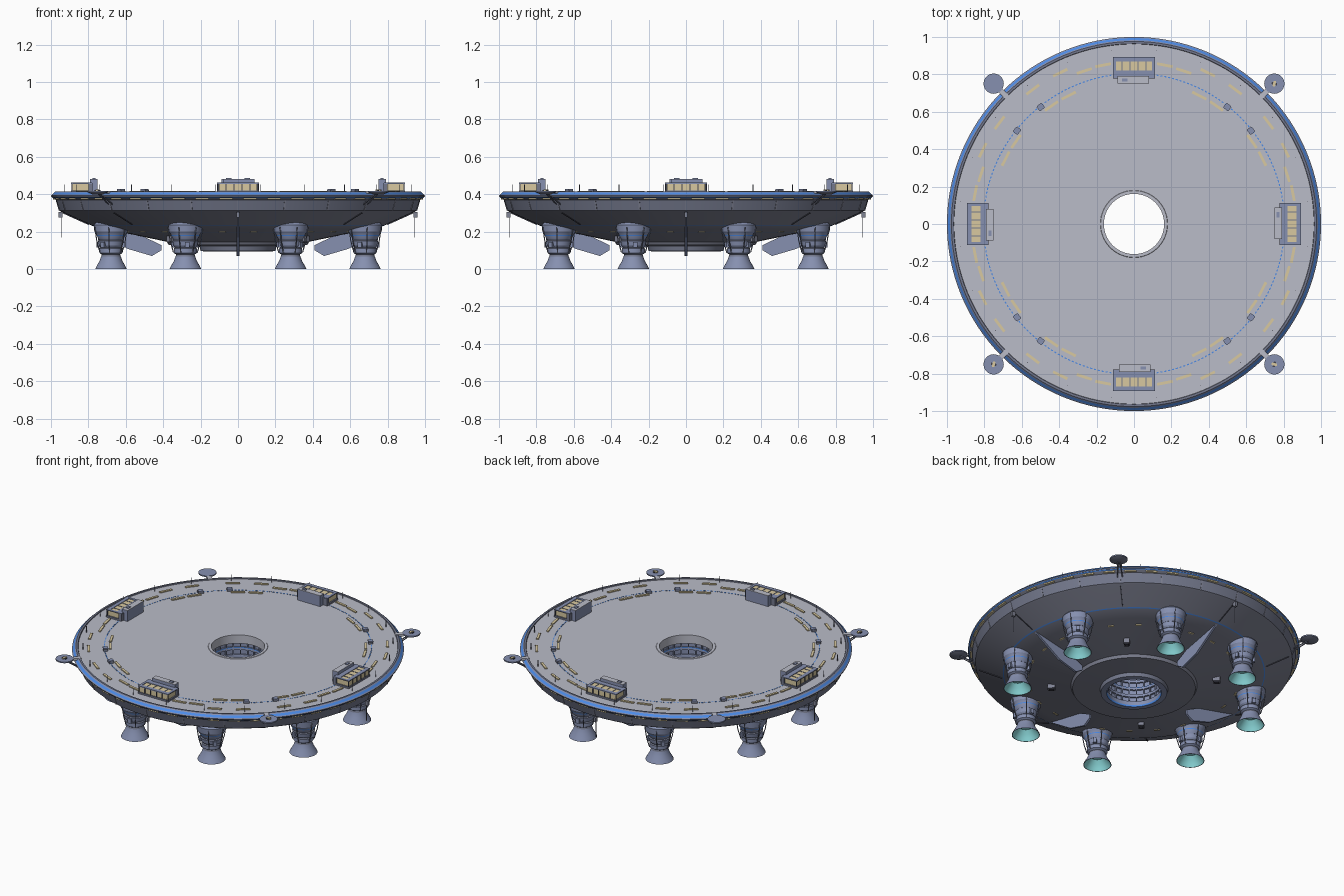
import bpy, bmesh, math
from mathutils import Matrix, Vector

if "Cube" in bpy.data.objects:
    bpy.data.objects.remove(bpy.data.objects["Cube"])


def material(name, r, g, b):
    m = bpy.data.materials.new(name)
    lin = [((c / 255 + 0.055) / 1.055) ** 2.4 for c in (r, g, b)]
    m.diffuse_color = (*lin, 1)
    m.use_nodes = True
    m.node_tree.nodes["Principled BSDF"].inputs["Base Color"].default_value = m.diffuse_color
    return m


DECK = material("deck grey", 186, 188, 200)
HULL = material("dark hull grey", 128, 131, 148)
BAND = material("hull band grey", 116, 121, 141)
METAL = material("blue grey metal", 134, 144, 176)
BLUE = material("light blue", 80, 145, 240)
TAN = material("window tan", 216, 201, 160)
TEAL = material("nozzle teal", 142, 220, 222)
DARK = material("trim black", 66, 68, 80)


def finish(name, bm, mats, smooth=False):
    bmesh.ops.recalc_face_normals(bm, faces=bm.faces)
    me = bpy.data.meshes.new(name)
    bm.to_mesh(me)
    bm.free()
    for m in mats:
        me.materials.append(m)
    ob = bpy.data.objects.new(name, me)
    bpy.context.collection.objects.link(ob)
    if smooth:
        bpy.ops.object.select_all(action='DESELECT')
        ob.select_set(True)
        bpy.context.view_layer.objects.active = ob
        bpy.ops.object.shade_smooth_by_angle(angle=math.radians(25))
    return ob


def turn(deg):
    return Matrix.Rotation(math.radians(deg), 4, 'Z')


def lathe(name, profile, segs=32, places=(Matrix(),), closed=False):
    """Spin (radius, height, material of the next band) around z at each place."""
    mats = []
    for p in profile:
        if p[2] not in mats:
            mats.append(p[2])
    bm = bmesh.new()
    for M in places:
        rings = []
        for r, z, _ in profile:
            if r == 0:
                rings.append([bm.verts.new(M @ Vector((0, 0, z)))] * segs)
            else:
                rings.append([bm.verts.new(M @ Vector((r * math.cos(a), r * math.sin(a), z)))
                              for a in (2 * math.pi * i / segs for i in range(segs))])
        n = len(profile)
        for k in range(n if closed else n - 1):
            A, B = rings[k], rings[(k + 1) % n]
            for i in range(segs):
                j = (i + 1) % segs
                vs = list(dict.fromkeys([A[i], A[j], B[j], B[i]]))
                bm.faces.new(vs).material_index = mats.index(profile[k][2])
    return finish(name, bm, mats, True)


def boxes(name, mat, parts):
    """parts: list of (matrix, centre, size)."""
    bm = bmesh.new()
    for M, c, s in parts:
        bmesh.ops.create_cube(bm, size=1, matrix=M @ Matrix.Translation(c) @ Matrix.Diagonal((*s, 1)))
    return finish(name, bm, [mat])


def rods(name, mat, parts, segs=6):
    """parts: list of (matrix, start, end, radius)."""
    bm = bmesh.new()
    for M, a, b, r in parts:
        a, b = M @ Vector(a), M @ Vector(b)
        R = (b - a).to_track_quat('Z', 'Y').to_matrix().to_4x4()
        bmesh.ops.create_cone(bm, cap_ends=True, segments=segs, radius1=r, radius2=r,
                              depth=(b - a).length, matrix=Matrix.Translation((a + b) / 2) @ R)
    return finish(name, bm, [mat])


quarters = [turn(a) for a in (0, 90, 180, 270)]
diagonals = [turn(a) for a in (45, 135, 225, 315)]

# Main saucer: deck, rim, underside and central well in one closed section
lathe("saucer_hull", [
    (0.180, 0.410, DECK), (0.962, 0.410, BAND), (0.964, 0.416, BAND), (0.976, 0.416, METAL),
    (0.983, 0.409, BLUE), (0.994, 0.398, METAL), (1.000, 0.393, BAND), (0.998, 0.386, BLUE),
    (0.992, 0.381, HULL), (0.974, 0.370, BAND),
    (0.955, 0.312, HULL), (0.945, 0.306, HULL), (0.790, 0.236, BLUE),
    (0.783, 0.232, HULL), (0.700, 0.213, HULL), (0.380, 0.146, HULL), (0.370, 0.128, HULL),
    (0.205, 0.120, BAND), (0.200, 0.096, METAL), (0.165, 0.094, BLUE), (0.161, 0.104, METAL),
    (0.161, 0.130, METAL), (0.176, 0.136, METAL), (0.176, 0.350, METAL), (0.161, 0.356, DECK),
    (0.161, 0.413, DECK), (0.178, 0.413, DECK)], 128, closed=True)

# Well lining: hoops, light strips and upright ribs
for i, z in enumerate((0.17, 0.22, 0.27, 0.32)):
    lathe(f"well_hoop_{i + 1}", [(0.178, z - .008, METAL), (0.164, z - .008, METAL),
                                 (0.164, z + .004, BLUE if i % 2 else METAL),
                                 (0.166, z + .010, METAL), (0.178, z + .010, METAL)], 64)
boxes("well_ribs", METAL, [(turn(15 * i), (0.171, 0, 0.243), (0.014, 0.007, 0.214)) for i in range(24)])

# Rim details: ribs and lit window dashes
boxes("rim_ribs", HULL, [(turn(15 * i) @ Matrix.Translation((0.964, 0, 0.341)) @ Matrix.Rotation(0.28, 4, 'Y'),
                          (0, 0, 0), (0.005, 0.008, 0.058)) for i in range(24)])
boxes("rim_windows", TAN, [(turn(7.5 * i + 3.75), (0.982, 0, 0.3755), (0.014, 0.070, 0.008)) for i in range(48)])

# Deck markings
boxes("deck_light_ring", BLUE, [(turn(1.5 * i), (0.805, 0, 0.4105), (0.006, 0.012, 0.002)) for i in range(240)])
dashes = [(0.90, 8), (0.90, 19), (0.86, 27), (0.865, 34), (0.77, 10), (0.77, 18)]
boxes("deck_dashes", TAN, [(D @ turn(s * a), (r, 0, 0.412), (0.015, 0.085, 0.009))
                           for D in diagonals for r, a in dashes for s in (-1, 1)])
lockers = [D @ turn(s * 6.4) for D in diagonals for s in (-1, 1)]
boxes("deck_lockers", BAND, [(M, (0.80, 0, 0.416), (0.028, 0.034, 0.014)) for M in lockers])
boxes("deck_locker_lids", METAL, [(M, (0.80, 0, 0.425), (0.032, 0.030, 0.005)) for M in lockers])

# Bridges on the four sides of the deck
boxes("bridge_base", BAND, [(Q, (0.837, 0, 0.415), (0.112, 0.222, 0.012)) for Q in quarters])
boxes("bridge_glass", TAN, [(Q, (0.843, 0, 0.439), (0.088, 0.204, 0.039)) for Q in quarters])
boxes("bridge_roof_edges", METAL, [(Q, (x, 0, 0.459), (w, 0.222, 0.006))
                                   for Q in quarters for x, w in ((0.801, 0.042), (0.881, 0.024))])
boxes("bridge_roof_ends", METAL, [(Q, (0.845, y, 0.459), (0.050, 0.016, 0.006))
                                  for Q in quarters for y in (-0.103, 0.103)])
boxes("bridge_roof_bars", BAND, [(Q, (0.845, -0.0636 + 0.0424 * i, 0.458), (0.050, 0.005, 0.005))
                                 for Q in quarters for i in range(4)])
boxes("bridge_posts", DARK, [(Q, (0.888, -0.106 + 0.0424 * i, 0.438), (0.005, 0.005, 0.038))
                             for Q in quarters for i in range(6)])
boxes("bridge_house", BAND, [(Q, (0.789, 0, 0.436), (0.022, 0.222, 0.046)) for Q in quarters])
boxes("bridge_cabin", METAL, [(Q, (0.770, 0.005, 0.445), (0.040, 0.168, 0.070)) for Q in quarters])
boxes("bridge_cabin_roof", DECK, [(Q, (0.770, 0.005, 0.481), (0.040, 0.168, 0.003)) for Q in quarters])
boxes("bridge_vents", METAL, [(Q, (0.770, 0.050, 0.484), (0.016, 0.028, 0.005)) for Q in quarters])

# Dish pads on diagonal arms
pads = [D @ Matrix.Translation((1.061, 0, -0.020)) for D in diagonals]
lathe("dish_pads", [(0, 0.420, BAND), (0.030, 0.420, BAND), (0.054, 0.430, METAL),
                    (0.054, 0.438, METAL), (0, 0.438, METAL)], 32, pads)
rods("dish_struts", BAND, [(D, (0.960, y, 0.345), (1.055, y * 0.4, 0.404), 0.004)
                           for D in diagonals for y in (-0.015, 0.015)])
boxes("dish_arms", DECK, [(D, (0.985, 0, 0.410), (0.048, 0.028, 0.014)) for D in diagonals])
gear = pads[:1] + pads[2:]
boxes("dish_equipment", TAN, [(P @ turn(30), (0, 0, 0.441), (0.030, 0.014, 0.008)) for P in gear])
boxes("dish_equipment_mounts", DARK, [(P @ turn(30), (0, 0, 0.440), (0.012, 0.030, 0.006)) for P in gear])

# Eight engines
engines = [turn(22.5 + 45 * i) @ Matrix.Translation((0.735, 0, 0)) for i in range(8)]
lathe("engines", [
    (0, 0.062, TEAL), (0.040, 0.058, TEAL), (0.060, 0.036, TEAL), (0.072, 0.018, TEAL),
    (0.082, 0.000, METAL), (0.085, 0.000, METAL), (0.076, 0.018, METAL), (0.062, 0.042, METAL),
    (0.052, 0.068, BAND), (0.049, 0.078, METAL), (0.062, 0.086, METAL), (0.062, 0.110, BAND),
    (0.056, 0.116, METAL), (0.064, 0.126, METAL), (0.069, 0.150, BAND), (0.063, 0.155, METAL),
    (0.076, 0.178, BLUE), (0.077, 0.183, METAL), (0.089, 0.200, METAL), (0.092, 0.236, METAL),
    (0.070, 0.262, METAL), (0, 0.262, METAL)], 32, engines)
rods("engine_struts", BAND, [(E @ turn(60 * i), a, b, 0.003) for E in engines for i in range(6)
                             for a, b in (((0.064, 0, 0.088), (0.082, 0, 0.150)),
                                          ((0.082, 0, 0.150), (0.094, 0, 0.225)))])
boxes("engine_pumps", METAL, [(E @ turn(120 * i + 30), (0.066, 0, 0.130), (0.020, 0.022, 0.030))
                              for E in engines for i in range(3)])

# Four keel fins slung under the hull, attached at their outer ends
bm = bmesh.new()
fin = [(0.41, 0.128), (0.41, 0.100), (0.46, 0.070), (0.59, 0.108), (0.79, 0.240), (0.60, 0.220)]
for Q in quarters:
    sides = [[bm.verts.new(Q @ Vector((r, y, z))) for r, z in fin] for y in (-0.007, 0.007)]
    for s in sides:
        bm.faces.new(s)
    for i in range(len(fin)):
        j = (i + 1) % len(fin)
        bm.faces.new((sides[0][i], sides[0][j], sides[1][j], sides[1][i]))
finish("keel_fins", bm, [METAL])

# Underside hatches, window dashes and seams
boxes("belly_hatches", HULL, [(D, (0.50, 0, 0.164), (0.045, 0.036, 0.036)) for D in diagonals])
boxes("belly_hatch_covers", DARK, [(D, (0.50, 0, 0.144), (0.030, 0.024, 0.008)) for D in diagonals])
boxes("belly_windows", TAN, [(turn(15 * i + 7.5), (0.64, 0, 0.200), (0.012, 0.035, 0.007)) for i in range(24)])
boxes("belly_seams", DARK, [(turn(45 * i) @ Matrix.Translation((0.868, 0, 0.270)) @ Matrix.Rotation(-0.424, 4, 'Y'),
                             (0, 0, 0), (0.150, 0.006, 0.006)) for i in range(8)])

# Thin masts above and below the rim
rods("deck_masts", BAND, [(turn(15 * i + 7.5), (0.935, 0, 0.405), (0.935, 0, 0.452), 0.0018) for i in range(24)])
rods("hanging_masts", BAND, [(Q, (0.945, 0, 0.312), (0.945, 0, 0.170), 0.002) for Q in quarters])
boxes("hanging_mast_mounts", HULL, [(Q, (0.950, 0, 0.290), (0.022, 0.016, 0.030)) for Q in quarters])
